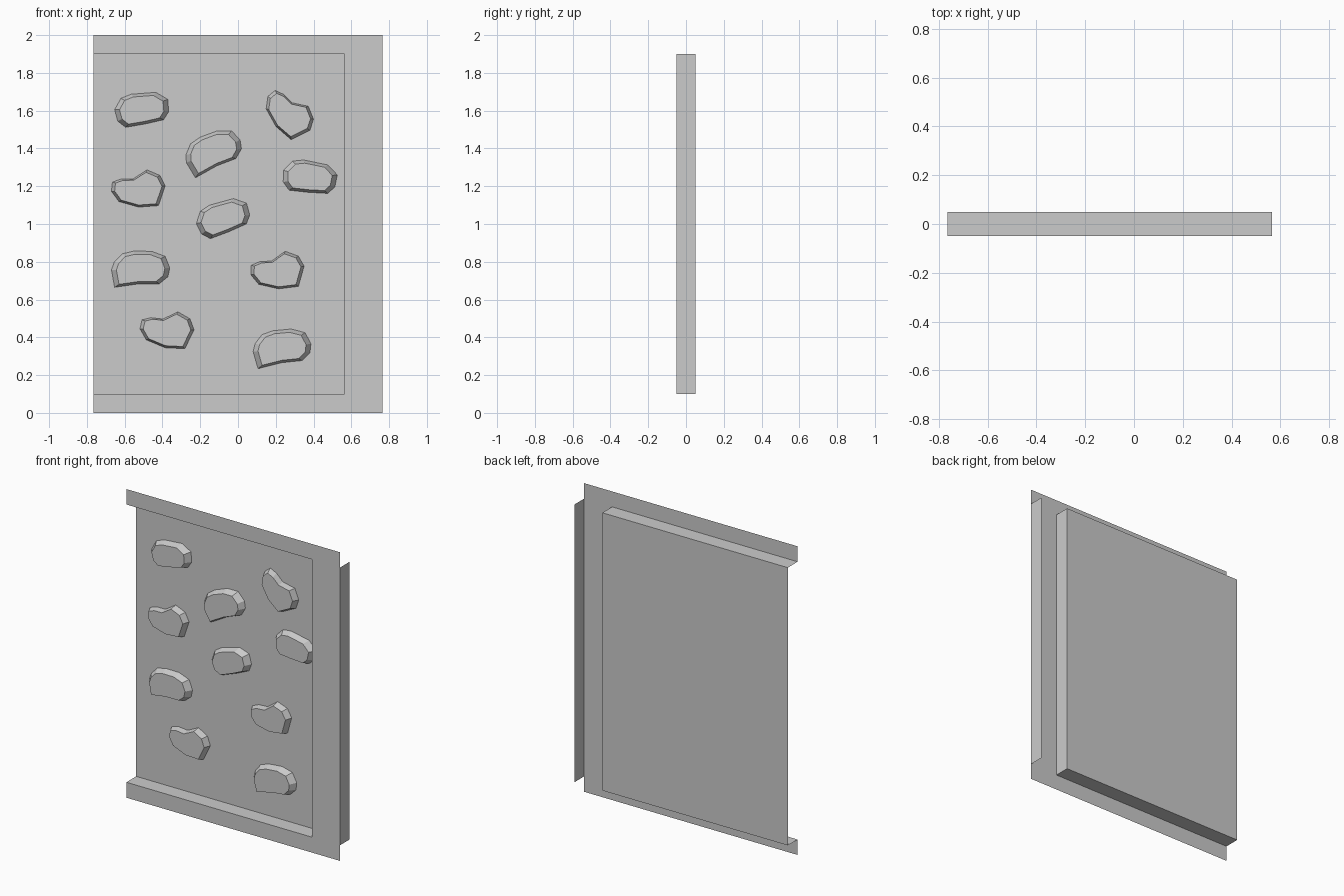
import bpy, bmesh, math

if "Cube" in bpy.data.objects:
    bpy.data.objects.remove(bpy.data.objects["Cube"])

W, H = 0.765, 2.0           # half width, height
RX, Z0, Z1 = 0.565, 0.1, 1.9  # recess right edge, bottom, top
F, B = -0.05, 0.05          # front and back planes


def make(name, faces):
    """Object from a list of faces, each a list of points."""
    bm = bmesh.new()
    for pts in faces:
        bm.faces.new([bm.verts.new(p) for p in pts])
    bmesh.ops.remove_doubles(bm, verts=bm.verts, dist=1e-5)
    me = bpy.data.meshes.new(name)
    bm.to_mesh(me)
    bm.free()
    ob = bpy.data.objects.new(name, me)
    bpy.context.collection.objects.link(ob)
    return ob


def front(x0, x1, z0, z1, y):
    return [(x0, y, z0), (x1, y, z0), (x1, y, z1), (x0, y, z1)]


def level(z, up):
    pts = [(-W, F, z), (RX, F, z), (RX, B, z), (-W, B, z)]
    return pts if up else pts[::-1]


def side(x, sign):
    pts = [(x, F, Z0), (x, B, Z0), (x, B, Z1), (x, F, Z1)]
    return pts if sign > 0 else pts[::-1]


# C-shaped front surround, open on the left
make("front_surround", [front(-W, RX, 0, Z0, F), front(-W, RX, Z1, H, F),
                        front(RX, W, 0, Z0, F), front(RX, W, Z0, Z1, F),
                        front(RX, W, Z1, H, F)])
# Recess ledges, end wall and back panel
make("recess", [level(Z0, True), level(Z1, False), side(RX, -1),
                front(-W, RX, Z0, Z1, B)])
# Outer flange on the right edge
make("side_flange", [side(W, 1)])

# Hold outlines in hundredths, clockwise from the left, with top scale
OVAL = ([(-14.3, 0), (-11, 6), (-5.5, 8.2), (7.5, 9.2), (13.8, 5.5), (14.3, -1),
         (11.6, -5.3), (1.6, -7.6), (-8.5, -9.3), (-12.7, -6)], 0.82)
NOTCHED = ([(-14.3, 1), (-13.2, 5.8), (-8.5, 6.9), (-2.1, 6.2), (5.8, 10), (12.2, 6.3),
            (14.3, 0.5), (9.5, -9.5), (-1, -9), (-11, -4.8)], 0.88)
BEAN = ([(-15.3, -1.6), (-14.3, 2.6), (-10.6, 7.4), (-4.8, 9.5), (4.8, 10.4), (12.2, 8.5),
         (15.3, 2.6), (14.8, -2.1), (10.6, -6.3), (0, -7.4), (-12.7, -10.6)], 0.83)


def hold(i, shape, x, z, deg):
    outline, s = shape
    a = math.radians(deg)
    ca, sa = math.cos(a), math.sin(a)

    def ring(k, y):
        return [(x + k * (u * ca - v * sa) / 100, y, z + k * (u * sa + v * ca) / 100)
                for u, v in outline]
    base, top = ring(1, B), ring(s, B - 0.04)
    n = len(base)
    rim = [[base[j], top[j], top[(j + 1) % n], base[(j + 1) % n]][::-1] for j in range(n)]
    make(f"climbing_hold_{i}", rim + [top[::-1]])


# Climbing holds raised from the back panel
for i, h in enumerate([
        (OVAL, -0.51, 1.605, 0), (OVAL, -0.08, 1.03, 11), (OVAL, 0.378, 1.245, -16),
        (NOTCHED, 0.265, 1.58, -38), (NOTCHED, -0.527, 1.18, 7),
        (NOTCHED, 0.21, 0.747, 10), (NOTCHED, -0.376, 0.435, 0),
        (BEAN, -0.13, 1.38, 15), (BEAN, -0.516, 0.757, -6), (BEAN, 0.233, 0.34, 0)]):
    hold(i + 1, *h)
